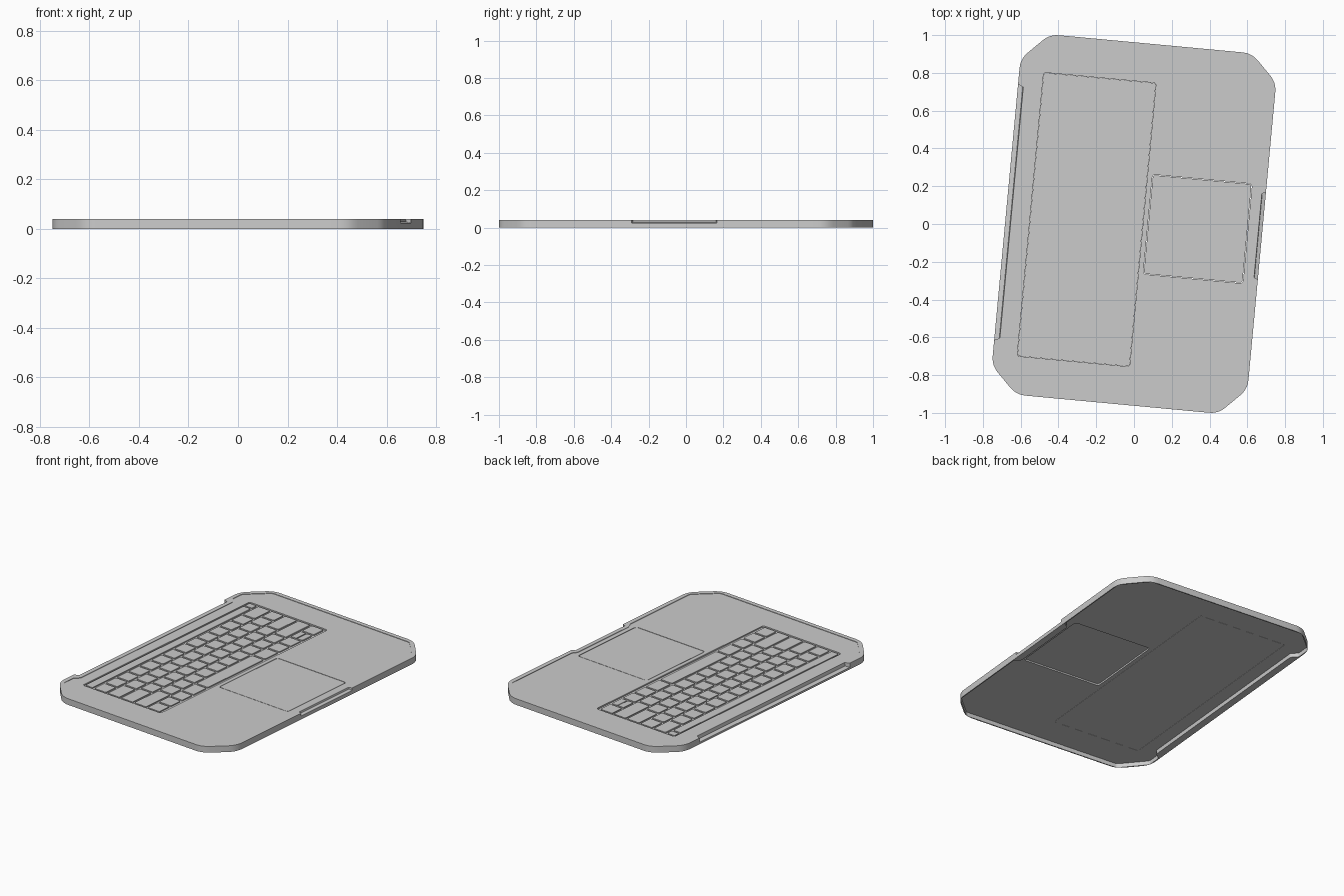
import bpy, bmesh, math
from mathutils import Vector

if "Cube" in bpy.data.objects:
    bpy.data.objects.remove(bpy.data.objects["Cube"])


def loft(name, a, b):
    """Closed solid between two loops with equal point counts."""
    n = len(a)
    faces = [list(range(n))[::-1], list(range(n, 2 * n))]
    faces += [[i, (i + 1) % n, n + (i + 1) % n, n + i] for i in range(n)]
    me = bpy.data.meshes.new(name)
    me.from_pydata(list(a) + list(b), [], faces)
    bm = bmesh.new()
    bm.from_mesh(me)
    bmesh.ops.recalc_face_normals(bm, faces=bm.faces)
    bm.to_mesh(me)
    bm.free()
    ob = bpy.data.objects.new(name, me)
    bpy.context.collection.objects.link(ob)
    return ob


def prism(name, pts, z0, z1):
    return loft(name, [(x, y, z0) for x, y in pts], [(x, y, z1) for x, y in pts])


def rounded(pts, trim, steps=5):
    """Round every corner of a polygon."""
    out = []
    for i, p in enumerate(pts):
        p, q, r = Vector(p), Vector(pts[i - 1]), Vector(pts[(i + 1) % len(pts)])
        a = p + (q - p).normalized() * min(trim, (q - p).length * 0.4)
        b = p + (r - p).normalized() * min(trim, (r - p).length * 0.4)
        for k in range(steps + 1):
            t = k / steps
            out.append(tuple(a * (1 - t) ** 2 + p * 2 * t * (1 - t) + b * t * t))
    return out


def rect(x0, x1, y0, y1):
    return [(x0, y0), (x1, y0), (x1, y1), (x0, y1)]


def octagon(inset, left=None, right=None):
    """Clipped-corner case outline; left/right step inward around the side notches."""
    w, h = 0.68 - inset, 0.958 - inset
    c = 0.143 - inset * 0.586
    pts = [(-w + c, -h), (w - c, -h), (w, -h + c)]
    if right:
        pts += [(w, -0.26), (right, -0.235), (right, 0.235), (w, 0.26)]
    pts += [(w, h - c), (w - c, h), (-w + c, h), (-w, h - c)]
    if left:
        pts += [(-w, 0.72), (left, 0.69), (left, -0.69), (-w, -0.72)]
    return pts + [(-w, -h + c)]


def cut(ob, cutter):
    m = ob.modifiers.new("cut", 'BOOLEAN')
    m.operation, m.solver, m.object = 'DIFFERENCE', 'EXACT', cutter
    bpy.context.view_layer.objects.active = ob
    bpy.ops.object.modifier_apply(modifier=m.name)
    bpy.data.objects.remove(cutter)


def edge_notch(side, half, inner, floor_z, slant):
    """Sloped notch cutter for a long edge, with slanted ends."""
    prof = [(0.72, 0.06), (0.72, floor_z), (0.682, floor_z),
            (inner + 0.006, floor_z + 0.006), (inner, 0.06)]
    loops = []
    for s in (-1, 1):
        loops.append([(side * x, s * (half + slant * (x - inner) / 0.03), z) for x, z in prof])
    return loft("notch_cutter", *loops)


TOP, DECK, UNDER = 0.04, 0.037, 0.026

# Case: thin outer wall, open underside, slightly raised rim around the deck
case = prism("case", rounded(octagon(0), 0.05), 0, TOP)
cut(case, prism("c", rounded(octagon(0.007, -0.635, 0.638), 0.012), -0.02, UNDER))
cut(case, prism("c", rounded(octagon(0.028, -0.622, 0.632), 0.014), DECK, 0.06))

# Openings for the keyboard and trackpad
KX0, KX1, KY = -0.551, 0.047, 0.754
TX0, TX1, TY0, TY1 = 0.073, 0.603, -0.26, 0.27
cut(case, prism("c", rounded(rect(KX0, KX1, -KY, KY), 0.014), 0.0, 0.06))
cut(case, prism("c", rounded(rect(TX0, TX1, TY0, TY1), 0.02), 0.0, 0.06))

# Hinge recess on the back edge, finger notch on the front edge
cut(case, edge_notch(-1, 0.665, 0.648, 0.012, 0.015))
cut(case, edge_notch(1, 0.222, 0.655, 0.023, 0.01))

# Keyboard floor and trackpad plate
floor = prism("keyboard_floor", rounded(rect(KX0 + .001, KX1 - .001, -KY + .001, KY - .001), 0.014),
              UNDER, UNDER + 0.003)
pad = prism("trackpad", rounded(rect(TX0 + .003, TX1 - .003, TY0 + .003, TY1 - .003), 0.018),
            0.0335, DECK - 0.0004)

# Keys: touch strip with a corner button, then five rows of caps
caps = [(-0.541, -0.487, -0.742, 0.688), (-0.541, -0.487, 0.700, 0.742)]
rows = [
    [1] * 13 + [1.5],
    [1.5] + [1] * 13,
    [1.75] + [1] * 11 + [1.75],
    [2.25] + [1] * 10 + [2.25],
    [1, 1, 1, 1.25, 5, 1.25, 1, 1, 1, 1],
]
PITCH, GAP, UNIT = 0.1025, 0.014, (2 * 0.742 + 0.014) / 14.5
for r, widths in enumerate(rows):
    x0 = -0.472 + r * PITCH
    x1 = x0 + PITCH - GAP
    y = -0.742
    for k, w in enumerate(widths):
        y1 = y + w * UNIT - GAP
        if r == 4 and k == 8:
            # Half-height up and down arrows
            mid = (x0 + x1) / 2
            caps += [(x0, mid - 0.003, y, y1), (mid + 0.003, x1, y, y1)]
        else:
            caps.append((x0, x1, y, y1))
        y += w * UNIT

bm = bmesh.new()
for x0, x1, y0, y1 in caps:
    lo, hi = UNDER + 0.002, DECK - 0.001
    lower = [bm.verts.new((x, y, lo)) for x, y in rect(x0, x1, y0, y1)]
    upper = [bm.verts.new((x, y, hi)) for x, y in rect(x0, x1, y0, y1)]
    bm.faces.new(lower[::-1])
    bm.faces.new(upper)
    for i in range(4):
        j = (i + 1) % 4
        bm.faces.new((lower[i], lower[j], upper[j], upper[i]))
upright = [e for e in bm.edges if abs(e.verts[0].co.z - e.verts[1].co.z) > 0.005]
bmesh.ops.bevel(bm, geom=upright, offset=0.006, segments=3, profile=0.5, affect='EDGES')
me = bpy.data.meshes.new("keys")
bm.to_mesh(me)
bm.free()
keys = bpy.data.objects.new("keys", me)
bpy.context.collection.objects.link(keys)

# Smooth rounded corners and turn the whole machine slightly
for ob in (case, floor, pad, keys):
    ob.rotation_euler.z = -math.radians(5.33)
    ob.select_set(True)
bpy.context.view_layer.objects.active = case
bpy.ops.object.shade_smooth_by_angle(angle=math.radians(30))
